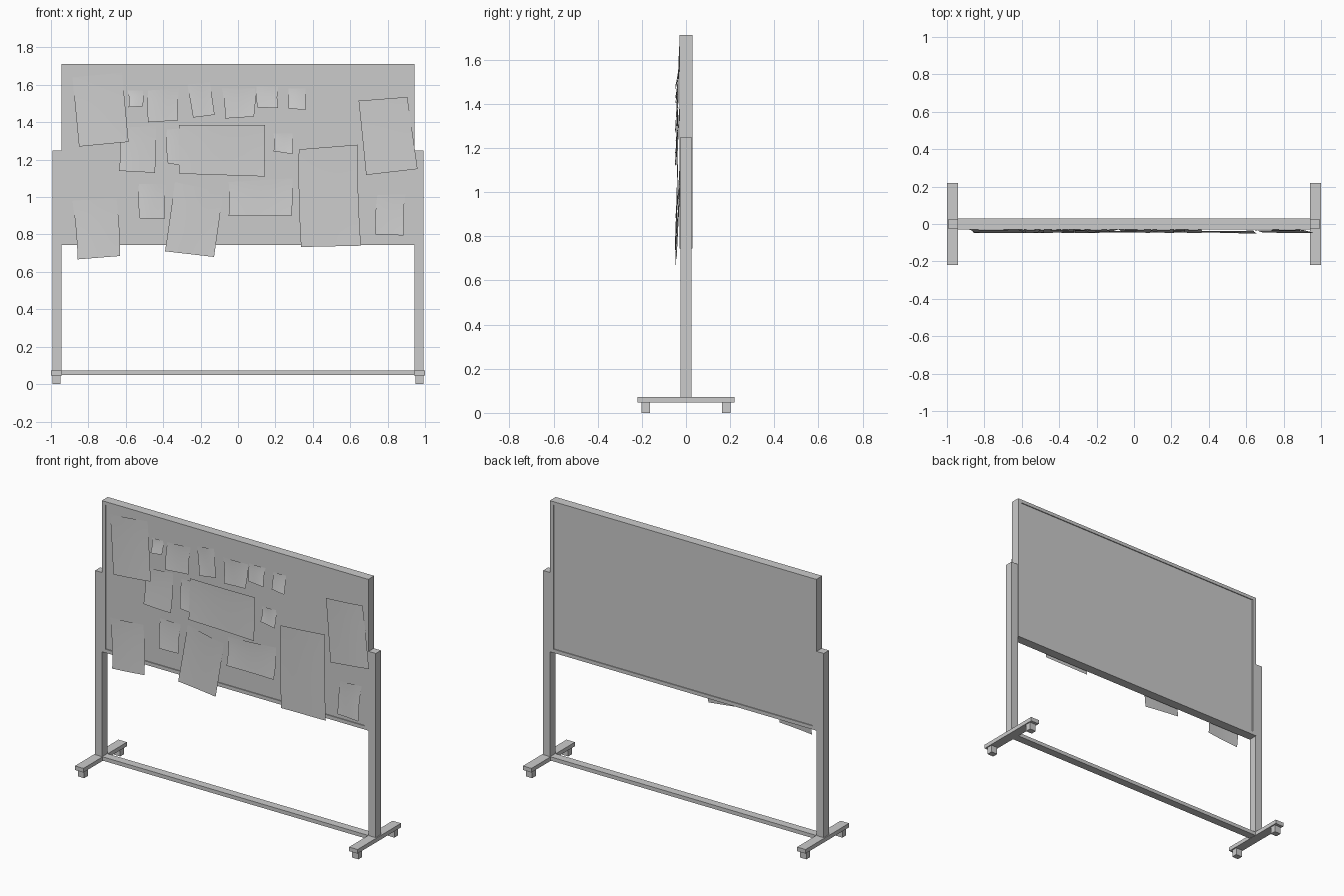
import bpy, math


def box(name, x0, x1, y0, y1, z0, z1):
    v = [(x, y, z) for x in (x0, x1) for y in (y0, y1) for z in (z0, z1)]
    f = [(0, 1, 3, 2), (4, 6, 7, 5), (0, 4, 5, 1), (2, 3, 7, 6), (0, 2, 6, 4), (1, 5, 7, 3)]
    me = bpy.data.meshes.new(name)
    me.from_pydata(v, [], f)
    ob = bpy.data.objects.new(name, me)
    bpy.context.collection.objects.link(ob)
    return ob


# Board panel and raised frame
box("board_panel", -0.93, 0.93, -0.024, 0.024, 0.755, 1.70)
box("frame_top", -0.943, 0.943, -0.03, 0.03, 1.69, 1.712)
box("frame_bottom", -0.943, 0.943, -0.03, 0.03, 0.745, 0.768)
for side, s in (("left", -1), ("right", 1)):
    def sided(name, a, b, *rest):
        box(side + "_" + name, min(s * a, s * b), max(s * a, s * b), *rest)
    sided("frame_side", 0.917, 0.943, -0.03, 0.03, 0.768, 1.69)
    # Stand: post, foot and two square casters
    sided("post", 0.943, 0.993, -0.026, 0.026, 0.07, 1.25)
    sided("foot", 0.94, 1.0, -0.22, 0.22, 0.046, 0.072)
    for end, y in (("front", -0.182), ("back", 0.182)):
        sided(end + "_caster", 0.948, 0.993, y - 0.019, y + 0.019, 0, 0.046)
box("cross_bar", -0.94, 0.94, -0.026, 0.026, 0.048, 0.072)


def paper(i, tl, tr, br, bl, top=0.029, curl=0.017, n=8):
    """Thin sheet pinned at the top, gently curling away at the bottom."""
    verts, faces = [], []
    for r in range(n + 1):
        v = r / n
        for c in range(n + 1):
            u = c / n
            x = (1 - v) * ((1 - u) * tl[0] + u * tr[0]) + v * ((1 - u) * bl[0] + u * br[0])
            z = (1 - v) * ((1 - u) * tl[1] + u * tr[1]) + v * ((1 - u) * bl[1] + u * br[1])
            y = -top - curl * v ** 1.3 - 0.003 * math.sin(math.pi * u) * (1 - v)
            y -= 0.003 * v * math.sin(i + 3 * u)
            x += 0.012 * math.sin(math.pi * v) * math.sin(i * 2.1) * 0.5
            verts.append((x, y, z))
    for r in range(n):
        for c in range(n):
            a = r * (n + 1) + c
            faces.append((a, a + n + 1, a + n + 2, a + 1))
    me = bpy.data.meshes.new("paper")
    me.from_pydata(verts, [], faces)
    for p in me.polygons:
        p.use_smooth = True
    ob = bpy.data.objects.new(f"paper_sheet_{i + 1}", me)
    bpy.context.collection.objects.link(ob)


# Pinned papers: corners top-left, top-right, bottom-right, bottom-left (x, z)
sheets = [
    ((-.885, 1.64), (-.62, 1.665), (-.585, 1.295), (-.85, 1.27)),
    ((-.59, 1.57), (-.51, 1.57), (-.51, 1.485), (-.585, 1.48)),
    ((-.48, 1.57), (-.315, 1.58), (-.32, 1.41), (-.48, 1.40)),
    ((-.27, 1.60), (-.15, 1.615), (-.125, 1.44), (-.24, 1.425)),
    ((-.085, 1.58), (.09, 1.58), (.085, 1.43), (-.07, 1.42)),
    ((.10, 1.59), (.215, 1.59), (.215, 1.475), (.105, 1.48)),
    ((.27, 1.58), (.36, 1.58), (.36, 1.465), (.27, 1.475)),
    ((-.635, 1.37), (-.44, 1.38), (-.445, 1.13), (-.635, 1.14)),
    ((-.38, 1.36), (-.23, 1.375), (-.23, 1.16), (-.375, 1.18)),
    ((-.315, 1.385), (.145, 1.385), (.145, 1.11), (-.315, 1.125)),
    ((.19, 1.34), (.29, 1.34), (.29, 1.23), (.19, 1.245)),
    ((.325, 1.255), (.64, 1.28), (.657, .74), (.337, .733)),
    ((.645, 1.515), (.905, 1.535), (.96, 1.15), (.685, 1.118)),
    ((-.885, .98), (-.65, .995), (-.63, .685), (-.857, .667)),
    ((-.53, 1.07), (-.385, 1.07), (-.39, .885), (-.525, .885)),
    ((-.337, 1.08), (-.08, 1.025), (-.128, .68), (-.39, .71)),
    ((-.05, 1.08), (.29, 1.10), (.285, .90), (-.05, .90)),
    ((.745, 1.01), (.895, 1.015), (.885, .795), (.735, .80)),
]
for i, s in enumerate(sheets):
    if i in (9, 11):
        paper(i, *s, top=0.035, curl=0.013)
    elif i == 12:
        paper(i, *s, top=0.033, curl=0.013)
    else:
        paper(i, *s)
